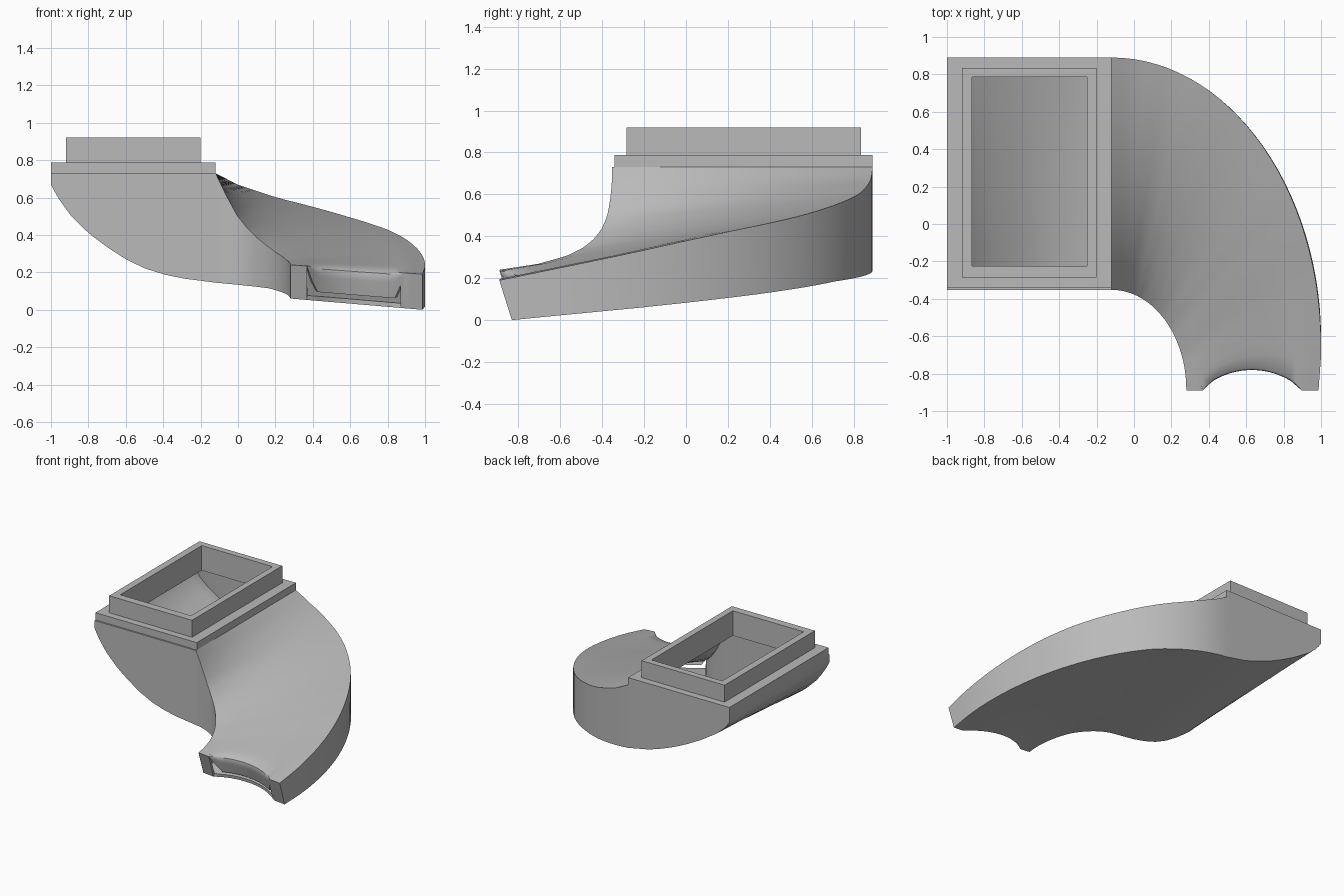
import bpy, bmesh, math

if "Cube" in bpy.data.objects:
    bpy.data.objects.remove(bpy.data.objects["Cube"], do_unlink=True)

grey = bpy.data.materials.new("plain_grey")
grey.use_nodes = True
grey.diffuse_color = (0.49, 0.49, 0.49, 1)
grey.node_tree.nodes["Principled BSDF"].inputs["Base Color"].default_value = (0.49, 0.49, 0.49, 1)


def add_object(name, bm):
    mesh = bpy.data.meshes.new(name)
    bmesh.ops.recalc_face_normals(bm, faces=bm.faces[:])
    bm.to_mesh(mesh)
    bm.free()
    mesh.materials.append(grey)
    obj = bpy.data.objects.new(name, mesh)
    bpy.context.collection.objects.link(obj)
    return obj


def lerp(a, b, f):
    return a + (b - a) * f


def curve(points, t):
    """Piecewise linear profile."""
    for (a, u), (b, v) in zip(points, points[1:]):
        if t <= b:
            return lerp(u, v, (t - a) / (b - a))
    return points[-1][1]


# Height profiles along the straight box (by x) and along the bend (by t)
FLOOR_FRONT = [(-1, .67), (-.97, .61), (-.9, .51), (-.8, .41), (-.7, .335), (-.6, .27),
               (-.5, .222), (-.4, .19), (-.3, .168), (-.12, .145)]
FLOOR_BACK = [(-1, .67), (-.97, .625), (-.9, .56), (-.76, .47), (-.64, .405), (-.53, .353),
              (-.4, .302), (-.3, .27), (-.12, .235)]
TOP_IN = [(0, .73), (.1, .6), (.19, .5), (.28, .435), (.37, .387), (.47, .345),
          (.59, .308), (.78, .268), (1, .24)]
TOP_OUT = [(0, .73), (.06, .67), (.17, .6), (.28, .55), (.4, .495), (.56, .427),
           (.66, .377), (.78, .31), (1, .19)]
LOW_IN = [(0, .145), (.5, .115), (1, .06)]
LOW_OUT = [(0, .235), (.28, .185), (.5, .125), (.75, .06), (1, 0)]
COLS, BEND, BOX = 24, 32, 20
FRONT, BACK, JOIN = -.352, .89, -.12


def notch(s):
    """Depth of the round bite out of the mouth."""
    x = lerp(.28, .985, s)
    return max(0, -.302 + math.sqrt(max(0, .16 - (x - .63) ** 2)))


def box_station(x):
    low, top = [], []
    for j in range(COLS + 1):
        s = j / COLS
        y = lerp(FRONT, BACK, s)
        low.append((x, y, lerp(curve(FLOOR_FRONT, x), curve(FLOOR_BACK, x), s)))
        top.append((x, y, .73))
    return low, top


def bend_station(t, set_back=0, drop=0):
    low, top = [], []
    a, b = t * math.pi / 2, t * math.radians(99)
    for j in range(COLS + 1):
        s = j / COLS
        n = notch(s)
        w = min(1, n / .04)
        x = lerp(JOIN + .4 * math.sin(a), JOIN + 1.12 * math.sin(b), s)
        y = lerp(-.89 + (FRONT + .89) * math.cos(a), -.65 + 1.54 * math.cos(b), s) + n * t ** 3
        zl = lerp(curve(LOW_IN, t), curve(LOW_OUT, t), s)
        zt = lerp(curve(TOP_IN, t), curve(TOP_OUT, t), s)
        low.append((x, y + .06 * t ** 4, zl))
        top.append((x, y + w * (set_back + .06 * drop), lerp(zt, zl, drop * w)))
    return low, top


# Duct shell: straight box, swept bend, then the rounded lip of the mouth
stations = [box_station(lerp(-1, JOIN, (i / BOX) ** 1.3)) for i in range(BOX)]
stations += [bend_station(i / BEND) for i in range(BEND - 1)]
stations += [bend_station(1, back, drop) for back, drop in
             ((.025, 0), (.01, .06), (.002, .16), (0, .3), (0, .74))]

bm = bmesh.new()
rows = [[[bm.verts.new(p) for p in line] for line in st] for st in stations]
for i, ((l0, t0), (l1, t1)) in enumerate(zip(rows, rows[1:])):
    for j in range(COLS):
        bm.faces.new((l0[j], l0[j + 1], l1[j + 1], l1[j]))
        if i >= BOX:
            bm.faces.new((t0[j], t1[j], t1[j + 1], t0[j + 1]))
    for k in (0, COLS):
        bm.faces.new((l0[k], l1[k], t1[k], t0[k]))
for end in (0, -1):
    low, top = rows[end]
    for j in range(COLS):
        # the middle of the mouth keeps an open slit under the lip
        if end == 0 or min(notch(j / COLS), notch((j + 1) / COLS)) == 0:
            bm.faces.new((low[j], low[j + 1], top[j + 1], top[j]))
bmesh.ops.delete(bm, geom=[v for v in bm.verts if not v.link_faces], context='VERTS')
bmesh.ops.remove_doubles(bm, verts=bm.verts[:], dist=.0005)
shell = add_object("duct_shell", bm)
thick = shell.modifiers.new("wall", 'SOLIDIFY')
thick.thickness = .025
thick.offset = -1
bpy.ops.object.select_all(action='DESELECT')
shell.select_set(True)
bpy.context.view_layer.objects.active = shell
bpy.ops.object.modifier_apply(modifier="wall")
bpy.ops.object.shade_smooth_by_angle(angle=math.radians(35))


def rect_ring(name, outer, inner, z0, z1):
    """Rectangular frame; each rectangle is x0, x1, y0, y1."""
    bm = bmesh.new()
    loops = []
    for (x0, x1, y0, y1), z in ((outer, z0), (outer, z1), (inner, z1), (inner, z0)):
        loops.append([bm.verts.new((x, y, z)) for x, y in
                      ((x0, y0), (x1, y0), (x1, y1), (x0, y1))])
    for k in range(4):
        a, b = loops[k], loops[(k + 1) % 4]
        for j in range(4):
            m = (j + 1) % 4
            bm.faces.new((a[j], a[m], b[m], b[j]))
    return add_object(name, bm)


# Inlet flange and raised collar
HOLE = (-.865, -.25, -.225, .785)
rect_ring("inlet_flange", (-1, JOIN, -.34, BACK), HOLE, .725, .787)
rect_ring("inlet_collar", (-.92, -.2, -.285, .835), HOLE, .787, .92)
